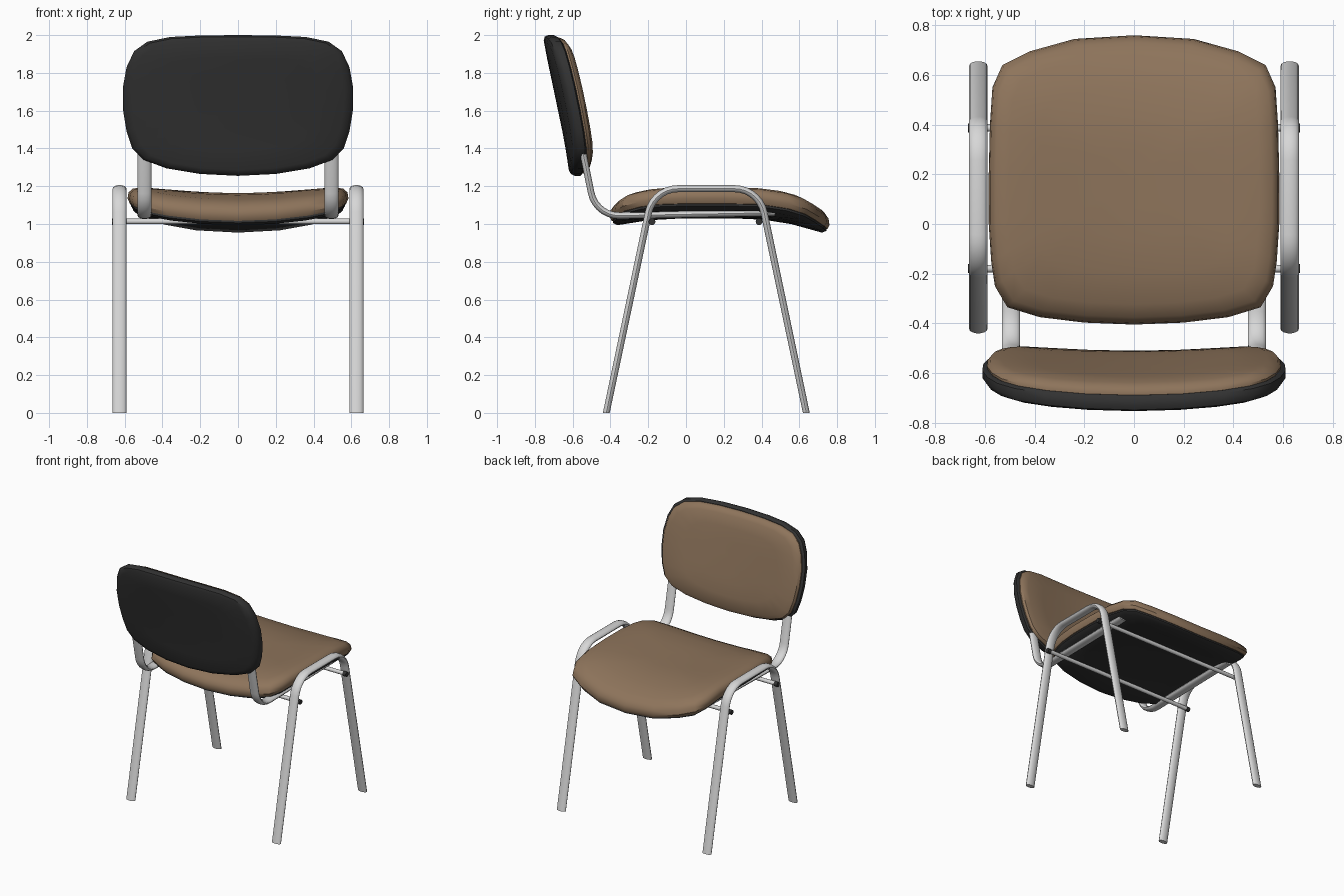
import bpy, bmesh, math
from mathutils import Vector

if "Cube" in bpy.data.objects:
    bpy.data.objects.remove(bpy.data.objects["Cube"])


def material(name, rgb):
    m = bpy.data.materials.new(name)
    m.diffuse_color = (*rgb, 1)
    m.use_nodes = True
    m.node_tree.nodes["Principled BSDF"].inputs["Base Color"].default_value = m.diffuse_color
    return m


BROWN = material("brown upholstery", (0.27, 0.175, 0.105))
BLACK = material("black plastic", (0.032, 0.032, 0.032))
METAL = material("light grey metal", (0.68, 0.68, 0.68))


def finish(name, bm, mat):
    bmesh.ops.recalc_face_normals(bm, faces=bm.faces)
    me = bpy.data.meshes.new(name)
    bm.to_mesh(me)
    bm.free()
    me.materials.append(mat)
    me.shade_smooth()
    me.set_sharp_from_angle(angle=math.radians(40))
    ob = bpy.data.objects.new(name, me)
    bpy.context.collection.objects.link(ob)
    return ob


def bridge(bm, a, b):
    n = len(a)
    for i in range(n):
        bm.faces.new((a[i], a[(i + 1) % n], b[(i + 1) % n], b[i]))


def pad(name, half, centre, rings, place, mat):
    """Concentric rings of a mirrored outline, pushed out by each ring's offset."""
    outline = half + [(-u, v) for u, v in half[-2:0:-1]]
    bm = bmesh.new()
    prev = None
    for s, w in rings:
        ring = [bm.verts.new(place(u * s, centre + (v - centre) * s, w)) for u, v in outline]
        if prev:
            bridge(bm, prev, ring)
        prev = ring
    mid = bm.verts.new(place(0, centre, rings[-1][1]))
    for i in range(len(prev)):
        bm.faces.new((prev[i], prev[(i + 1) % len(prev)], mid))
    return finish(name, bm, mat)


def fillet(points, radius, steps=7):
    """Round the inner corners of a (y, z) path."""
    pts = [Vector(p) for p in points]
    out = [pts[0]]
    for a, p, b in zip(pts, pts[1:], pts[2:]):
        d0, d1 = (a - p).normalized(), (b - p).normalized()
        half = d0.angle(d1) / 2
        t = radius / math.tan(half)
        c = p + (d0 + d1).normalized() * (radius / math.sin(half))
        r0, r1 = p + d0 * t - c, p + d1 * t - c
        sweep = r0.angle(r1)
        for i in range(steps + 1):
            k = i / steps
            out.append(c + (r0 * math.sin((1 - k) * sweep) + r1 * math.sin(k * sweep)) / math.sin(sweep))
    return out + [pts[-1]]


def oval_tube(name, x, path, a, b, mat, floor=False, sides=14):
    """Sweep an oval along a path in the plane at x."""
    bm = bmesh.new()
    rings = []
    for i, p in enumerate(path):
        d0 = (p - path[max(i - 1, 0)]).normalized()
        d1 = (path[min(i + 1, len(path) - 1)] - p).normalized()
        d = (d0 + d1).normalized()
        end = i in (0, len(path) - 1)
        ring = []
        for k in range(sides):
            t = math.tau * k / sides
            q = p + Vector((-d.y, d.x)) * b * math.sin(t)
            ring.append(bm.verts.new((x + a * math.cos(t), q.x, 0 if floor and end else q.y)))
        if rings:
            bridge(bm, rings[-1], ring)
        rings.append(ring)
    bm.faces.new(rings[0])
    bm.faces.new(rings[-1])
    return finish(name, bm, mat)


def rod(name, x0, x1, y, z, r, mat, sides=12):
    bm = bmesh.new()
    rings = [[bm.verts.new((x, y + r * math.cos(math.tau * k / sides), z + r * math.sin(math.tau * k / sides)))
              for k in range(sides)] for x in (x0, x1)]
    bridge(bm, *rings)
    for ring in rings:
        bm.faces.new(ring)
    return finish(name, bm, mat)


# Seat: dished across, rolling down at the front and rear
def seat_place(x, y, w):
    base = 1.09 - 0.43 * max(0, y - 0.3) ** 2 - 0.37 * max(0, -y - 0.05) ** 2
    return (x, y, base + 0.05 * (x / 0.58) ** 2 + w)


seat_half = [(0, 0.76), (0.24, 0.745), (0.42, 0.695), (0.53, 0.64), (0.57, 0.55), (0.58, 0.4),
             (0.585, 0.2), (0.585, 0), (0.575, -0.15), (0.56, -0.25), (0.51, -0.335),
             (0.38, -0.375), (0.2, -0.397), (0, -0.405)]
pad("seat_cushion", seat_half, 0.18,
    [(0.93, -0.035), (0.98, -0.03), (1, -0.005), (0.99, 0.028), (0.95, 0.052),
     (0.86, 0.066), (0.65, 0.072), (0.4, 0.074), (0.2, 0.074)], seat_place, BROWN)
pad("seat_underside", seat_half, 0.18,
    [(0.97, -0.025), (0.97, -0.042), (0.93, -0.06), (0.65, -0.062), (0.4, -0.062), (0.2, -0.062)],
    seat_place, BLACK)


# Backrest: tilted, with its sides wrapping forward
def back_place(x, z, w):
    dip = 0.015 * (max(0, 1.5 - z) / 0.25) ** 2
    return (x, -0.54 - 0.21 * (z - 1.26) + 0.05 * (x / 0.6) ** 2 - dip + w, z)


back_half = [(0, 2.0), (0.2, 1.998), (0.36, 1.99), (0.48, 1.965), (0.55, 1.915), (0.59, 1.83),
             (0.61, 1.72), (0.608, 1.6), (0.59, 1.49), (0.56, 1.4), (0.5, 1.34), (0.38, 1.295),
             (0.2, 1.265), (0, 1.255)]
pad("backrest_shell", back_half, 1.64,
    [(0.9, 0), (0.975, 0.004), (1, -0.006), (1, -0.035), (0.975, -0.055), (0.92, -0.064),
     (0.65, -0.066), (0.4, -0.066), (0.2, -0.066)], back_place, BLACK)
pad("backrest_cushion", back_half, 1.64,
    [(0.965, 0), (0.97, 0.014), (0.95, 0.032), (0.88, 0.048), (0.65, 0.056), (0.4, 0.058), (0.2, 0.058)],
    back_place, BROWN)

# Steel frame: leg hoops and backrest supports that run on as seat rails
leg_path = fillet([(-0.422, 0), (-0.172, 1.187), (0.387, 1.187), (0.637, 0)], 0.16)
rail_path = fillet([(-0.56, 1.45), (-0.477, 1.042), (0.47, 1.06)], 0.15)
for side, label in ((-1, "left"), (1, "right")):
    oval_tube(label + "_leg_hoop", side * 0.627, leg_path, 0.037, 0.019, METAL, floor=True)
    oval_tube(label + "_back_support", side * 0.495, rail_path, 0.037, 0.018, METAL)

# Cross rods with end caps
for y, label in ((-0.18, "rear"), (0.387, "front")):
    rod(label + "_cross_rod", -0.645, 0.645, y, 1.014, 0.015, METAL)
    for side, s_label in ((-1, "left"), (1, "right")):
        rod(f"{label}_{s_label}_rod_cap", side * 0.64, side * 0.668, y, 1.012, 0.018, BLACK)
